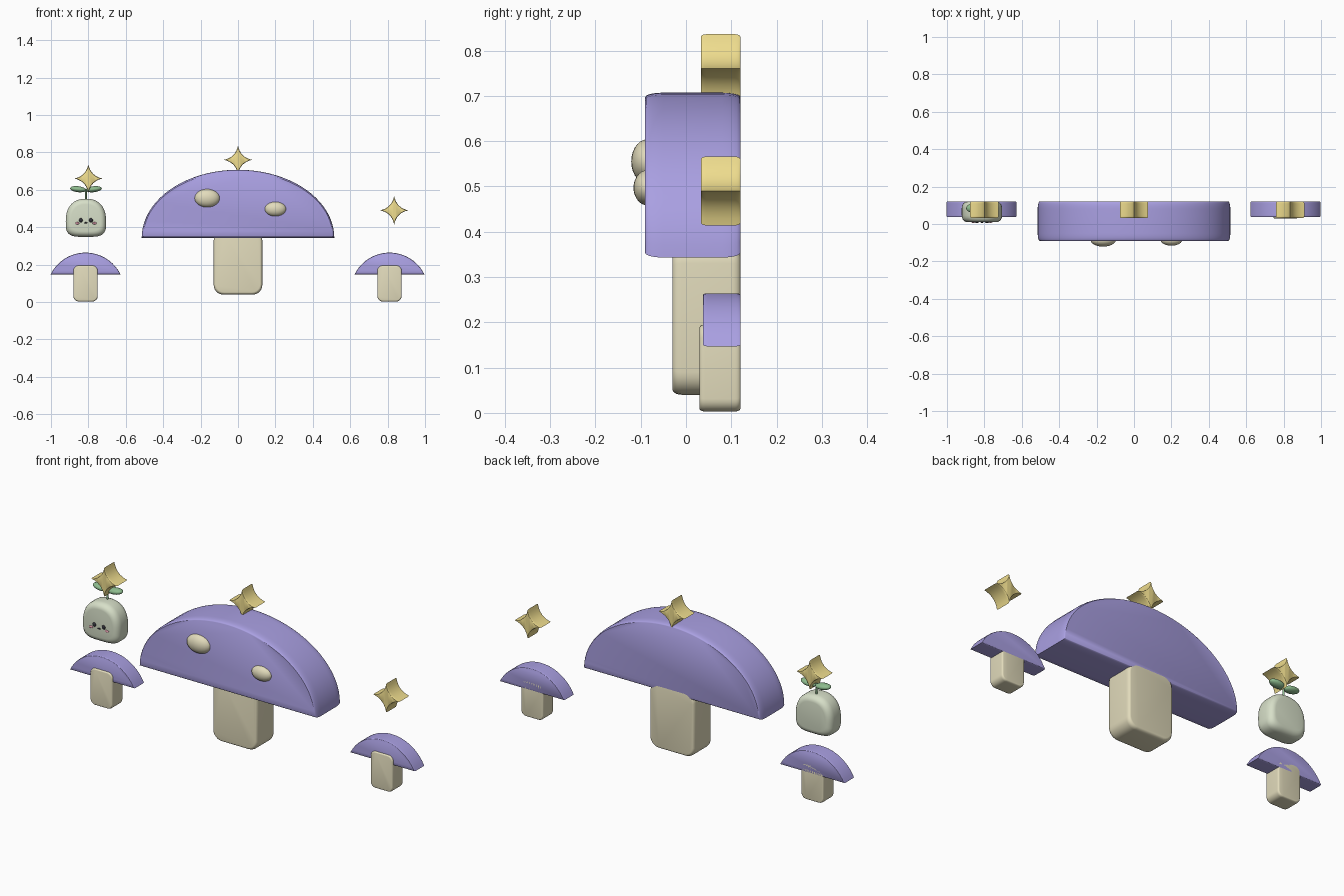
import bpy, bmesh, math
from math import sin, cos, pi

if "Cube" in bpy.data.objects:
    bpy.data.objects.remove(bpy.data.objects["Cube"])


def material(name, r, g, b):
    m = bpy.data.materials.new(name)
    m.diffuse_color = (r, g, b, 1)
    m.use_nodes = True
    m.node_tree.nodes["Principled BSDF"].inputs["Base Color"].default_value = m.diffuse_color
    return m


LILAC = material("lilac", 0.40, 0.35, 0.76)
CREAM = material("cream", 0.76, 0.71, 0.50)
GOLD = material("gold", 0.86, 0.72, 0.27)
PALE = material("pale_green", 0.68, 0.74, 0.58)
LEAF = material("leaf_green", 0.27, 0.50, 0.27)
DARK = material("dark", 0.03, 0.03, 0.04)
PINK = material("pink", 0.80, 0.35, 0.45)


def finish(bm, name, mat):
    bmesh.ops.recalc_face_normals(bm, faces=bm.faces)
    me = bpy.data.meshes.new(name)
    bm.to_mesh(me)
    bm.free()
    me.materials.append(mat)
    ob = bpy.data.objects.new(name, me)
    bpy.context.collection.objects.link(ob)
    bpy.ops.object.select_all(action='DESELECT')
    ob.select_set(True)
    bpy.context.view_layer.objects.active = ob
    bpy.ops.object.shade_smooth_by_angle(angle=math.radians(35))
    return ob


def slab(name, outline, y0, y1, inset, depth, mat):
    """Extrude an x-z outline along y with rounded front and back rims."""
    xs, zs = [p[0] for p in outline], [p[1] for p in outline]
    cx, cz = (min(xs) + max(xs)) / 2, (min(zs) + max(zs)) / 2
    hx, hz = (max(xs) - min(xs)) / 2, (max(zs) - min(zs)) / 2
    rim = [(depth * (1 - sin(a)), inset * (1 - cos(a)))
           for a in (pi / 2 * (1 - k / 5) for k in range(6))]
    levels = [(y0 + d, i) for d, i in rim] + [(y1 - d, i) for d, i in reversed(rim)]
    bm = bmesh.new()
    rings = [[bm.verts.new((cx + (x - cx) * (hx - i) / hx, y, cz + (z - cz) * (hz - i) / hz))
              for x, z in outline] for y, i in levels]
    n = len(outline)
    for a, b in zip(rings, rings[1:]):
        for k in range(n):
            bm.faces.new((a[k], a[(k + 1) % n], b[(k + 1) % n], b[k]))
    bm.faces.new(rings[0])
    bm.faces.new(rings[-1])
    return finish(bm, name, mat)


def ellipsoid(name, c, r, mat, tilt=0.0):
    bm = bmesh.new()
    bmesh.ops.create_uvsphere(bm, u_segments=24, v_segments=14, radius=1)
    bmesh.ops.scale(bm, vec=r, verts=bm.verts)
    ob = finish(bm, name, mat)
    ob.location, ob.rotation_euler = c, (0, tilt, 0)
    return ob


def rounded_rect(cx, hw, z0, z1, r):
    pts = []
    for q, (x, z) in enumerate([(cx + hw - r, z1 - r), (cx - hw + r, z1 - r),
                                (cx - hw + r, z0 + r), (cx + hw - r, z0 + r)]):
        pts += [(x + r * cos(a), z + r * sin(a)) for a in ((q + k / 6) * pi / 2 for k in range(7))]
    return pts


def star(name, cx, cz, r=0.076):
    # four tips joined by concave curves
    pts = []
    for q in range(4):
        a0, a1 = q * pi / 2, (q + 1) * pi / 2
        for k in range(8):
            t, m = k / 8, 0.17 * r
            ctrl = (m * (cos(a0) + cos(a1)), m * (sin(a0) + sin(a1)))
            pts.append((cx + (1 - t)**2 * r * cos(a0) + 2 * t * (1 - t) * ctrl[0] + t * t * r * cos(a1),
                        cz + (1 - t)**2 * r * sin(a0) + 2 * t * (1 - t) * ctrl[1] + t * t * r * sin(a1)))
    slab(name, pts, 0.033, 0.12, 0.006, 0.012, GOLD)


# large mushroom
cap = [(0.515 * cos(k * pi / 40), 0.343 + 0.364 * sin(k * pi / 40)) for k in range(41)]
slab("big_cap", cap, -0.09, 0.12, 0.010, 0.04, LILAC)
slab("big_stem", rounded_rect(0, 0.13, 0.04, 0.38, 0.05), -0.03, 0.12, 0.012, 0.02, CREAM)
ellipsoid("cap_spot_left", (-0.165, -0.085, 0.555), (0.068, 0.036, 0.049), CREAM)
ellipsoid("cap_spot_right", (0.20, -0.085, 0.497), (0.058, 0.031, 0.039), CREAM)

# small mushrooms: shallow circular-segment caps
for side, cx in (("left", -0.815), ("right", 0.81)):
    h, w = 0.117, 0.187
    R = (w * w + h * h) / (2 * h)
    A = math.asin(w / R)
    arc = [(cx + R * sin(A * (1 - k / 12)), 0.147 + h - R + R * cos(A * (1 - k / 12)))
           for k in range(25)]
    slab("small_cap_" + side, arc, 0.038, 0.12, 0.003, 0.01, LILAC)
    slab("small_stem_" + side, rounded_rect(cx, 0.065, 0.003, 0.195, 0.028),
         0.03, 0.12, 0.006, 0.012, CREAM)

# stars
star("star_middle", 0, 0.76)
star("star_left", -0.80, 0.66)
star("star_right", 0.835, 0.49)

# sprout body: blob that is squarer at the bottom
fx = -0.813
blob = []
for k in range(48):
    a = 2 * pi * k / 48
    c, s = cos(a), sin(a)
    e = 0.85 if s > 0 else 0.55
    z = 0.43 + (0.122 if s > 0 else 0.082) * math.copysign(abs(s)**e, s)
    blob.append((fx + 0.108 * math.copysign(abs(c)**e, c), z))
slab("sprout_body", blob, 0.01, 0.12, 0.03, 0.035, PALE)

# face
for s, side in ((-1, "left"), (1, "right")):
    ellipsoid("eye_" + side, (fx + s * 0.027, 0.010, 0.437), (0.010, 0.006, 0.011), DARK)
    ellipsoid("cheek_" + side, (fx + s * 0.046, 0.010, 0.421), (0.011, 0.004, 0.006), PINK)
    # leaves
    ellipsoid("leaf_" + side, (fx + s * 0.042, 0.085, 0.603), (0.043, 0.025, 0.016), LEAF, s * -0.12)
ellipsoid("mouth", (fx, 0.010, 0.423), (0.008, 0.004, 0.004), DARK)

# sprout stalk
bm = bmesh.new()
bmesh.ops.create_cone(bm, cap_ends=True, segments=12, radius1=0.005, radius2=0.005, depth=0.06)
stalk = finish(bm, "sprout_stalk", LEAF)
stalk.location = (fx, 0.08, 0.575)
